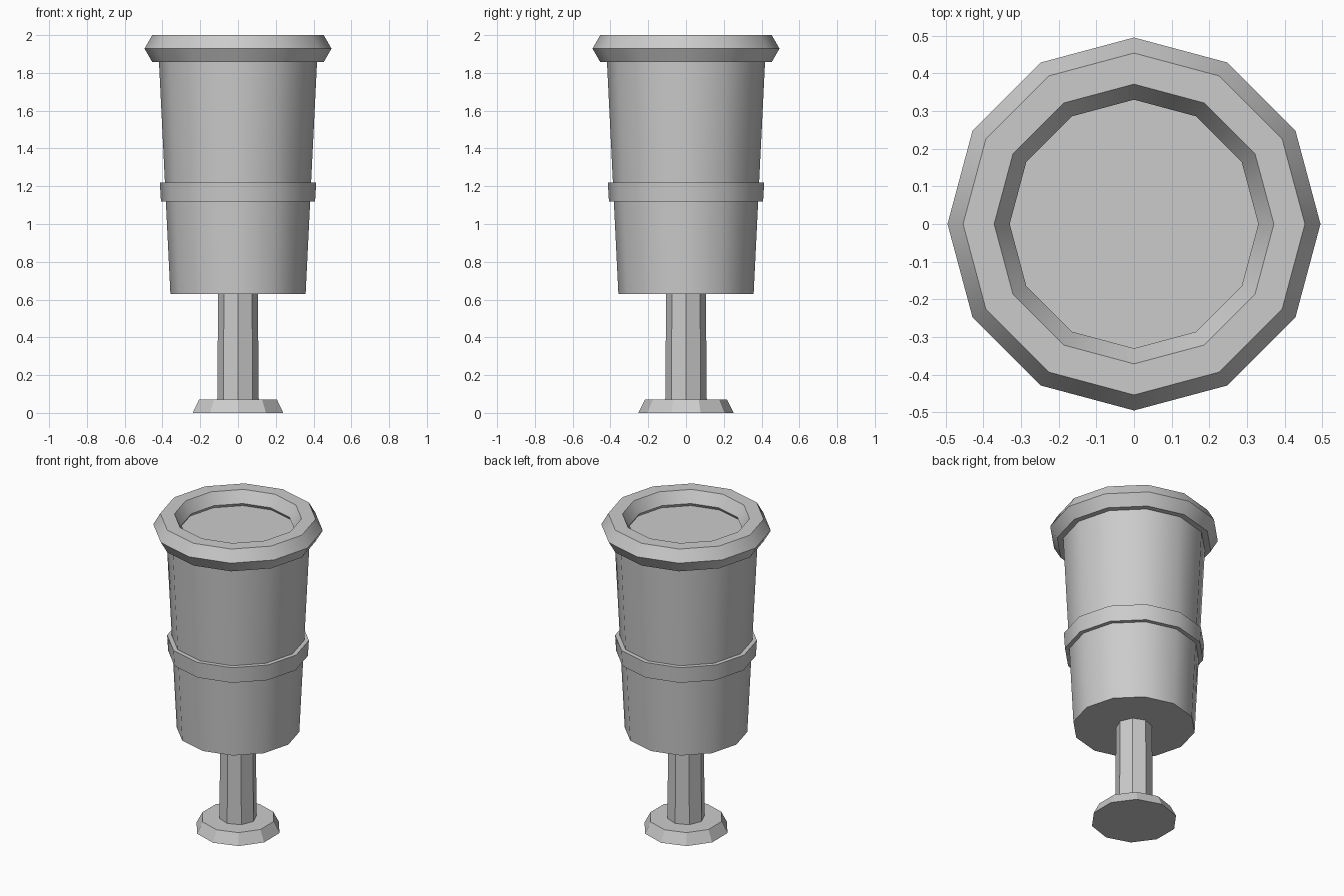
import bpy
import math

cube = bpy.data.objects.get("Cube")
if cube:
    bpy.data.objects.remove(cube, do_unlink=True)

# single grey material
grey = bpy.data.materials.new("plain_grey")
grey.use_nodes = True
color = (0.6, 0.6, 0.6, 1)
grey.diffuse_color = color
grey.node_tree.nodes["Principled BSDF"].inputs["Base Color"].default_value = color


def finish(name):
    """Name the active object, colour it and smooth its shallow edges."""
    obj = bpy.context.object
    obj.name = name
    obj.data.materials.append(grey)
    bpy.ops.object.shade_smooth_by_angle(angle=math.radians(31))
    return obj


def tapered(name, sides, r_bottom, r_top, z_bottom, z_top):
    """Capped, tapered cylinder standing between two heights."""
    bpy.ops.mesh.primitive_cone_add(
        vertices=sides, radius1=r_bottom, radius2=r_top,
        depth=z_top - z_bottom, location=(0, 0, (z_bottom + z_top) / 2))
    return finish(name)


# foot and stem
tapered("foot", 10, 0.252, 0.217, 0, 0.07)
tapered("stem", 8, 0.11, 0.105, 0.06, 0.64)

# cup with its closed top sitting inside the rim
tapered("cup_body", 12, 0.358, 0.421, 0.63, 1.91)
tapered("middle_band", 12, 0.408, 0.414, 1.12, 1.22)

# hexagonal-section rim
minor = 0.0825
bpy.ops.mesh.primitive_torus_add(
    major_segments=12, minor_segments=6, major_radius=0.4125,
    minor_radius=minor,
    location=(0, 0, 2 - minor * math.sin(math.radians(60))))
finish("rim")
